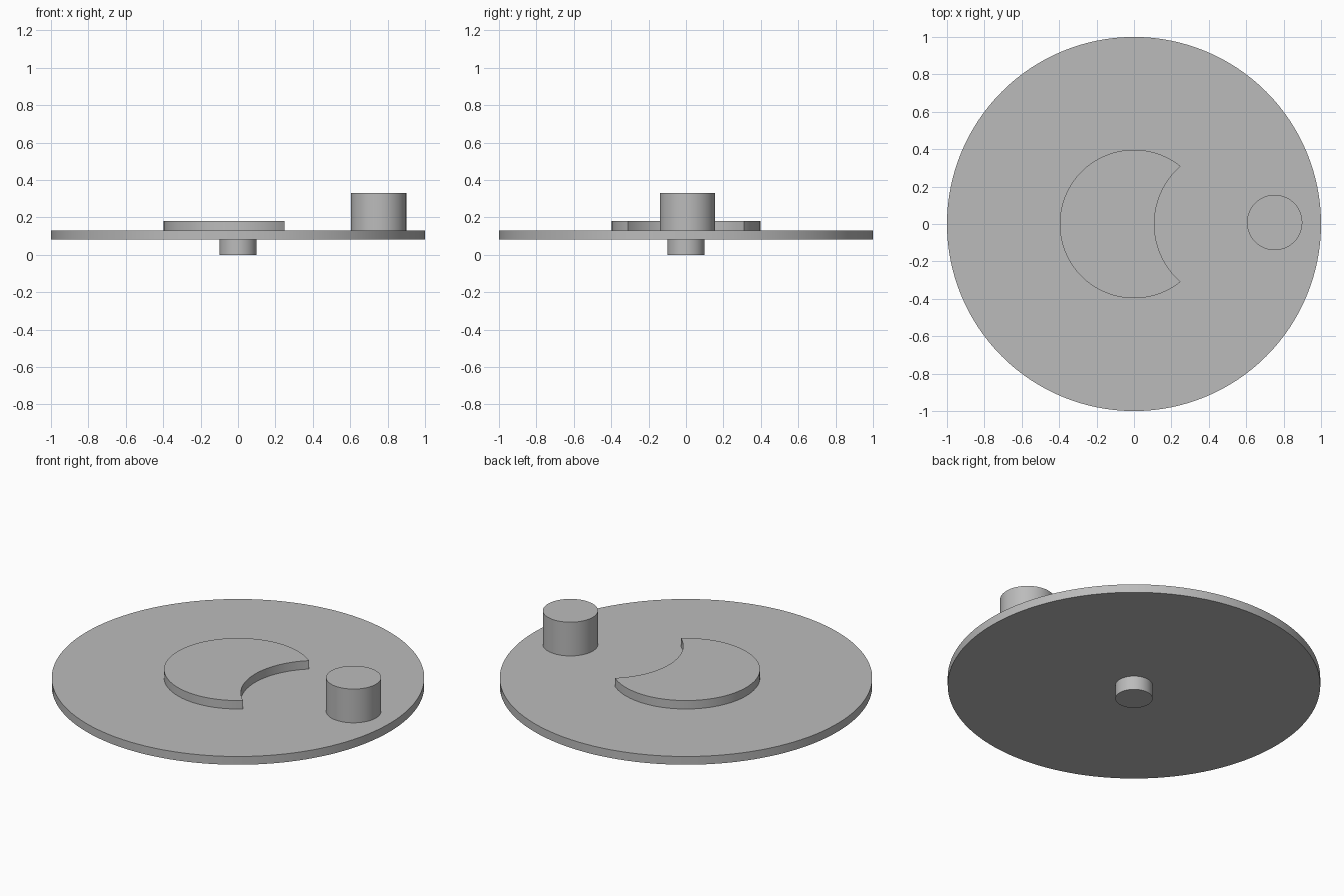
import bpy, bmesh
from math import cos, sin, pi, atan2

if "Cube" in bpy.data.objects:
    bpy.data.objects.remove(bpy.data.objects["Cube"])

GREY = (0.5, 0.5, 0.5, 1)
grey = bpy.data.materials.new("plain_grey")
grey.use_nodes = True
grey.diffuse_color = GREY
grey.node_tree.nodes["Principled BSDF"].inputs["Base Color"].default_value = GREY


def arc(cx, cy, r, start, end, steps):
    """Points along an arc, both ends included."""
    angles = [start + (end - start) * i / steps for i in range(steps + 1)]
    return [(cx + r * cos(a), cy + r * sin(a)) for a in angles]


def circle(cx, cy, r, steps):
    return arc(cx, cy, r, 0, 2 * pi, steps)[:-1]


def extrude(name, profile, bottom, top):
    """Solid made by raising a flat outline from bottom to top."""
    bm = bmesh.new()
    face = bm.faces.new([bm.verts.new((x, y, bottom)) for x, y in profile])
    raised = bmesh.ops.extrude_face_region(bm, geom=[face], use_keep_orig=True)
    verts = [v for v in raised["geom"] if isinstance(v, bmesh.types.BMVert)]
    bmesh.ops.translate(bm, verts=verts, vec=(0, 0, top - bottom))
    bmesh.ops.recalc_face_normals(bm, faces=bm.faces)
    mesh = bpy.data.meshes.new(name)
    bm.to_mesh(mesh)
    bm.free()
    mesh.materials.append(grey)
    obj = bpy.data.objects.new(name, mesh)
    bpy.context.collection.objects.link(obj)
    bpy.ops.object.select_all(action="DESELECT")
    obj.select_set(True)
    bpy.context.view_layer.objects.active = obj
    bpy.ops.object.shade_smooth_by_angle(angle=pi / 6)


DISC_BOTTOM, DISC_TOP = 0.082, 0.131

# Wheel disc with a short axle stub below
extrude("disc", circle(0, 0, 1, 128), DISC_BOTTOM, DISC_TOP)
extrude("axle_stub", circle(0, 0, 0.1, 48), 0, DISC_BOTTOM)

# Crank pin near the rim
extrude("crank_pin", circle(0.752, 0.008, 0.148, 64), DISC_TOP, 0.331)

# Crescent: a round boss with a circular bite out of its +x side
R, BITE_X, BITE_R = 0.397, 0.52, 0.411
tip_x = (R * R + BITE_X * BITE_X - BITE_R * BITE_R) / (2 * BITE_X)
tip_y = (R * R - tip_x * tip_x) ** 0.5
outer = atan2(tip_y, tip_x)
inner = atan2(tip_y, tip_x - BITE_X)
rim = arc(0, 0, R, outer, 2 * pi - outer, 72)
bite = arc(BITE_X, 0, BITE_R, 2 * pi - inner, inner, 32)
extrude("crescent", rim + bite[1:-1], DISC_TOP, 0.181)
